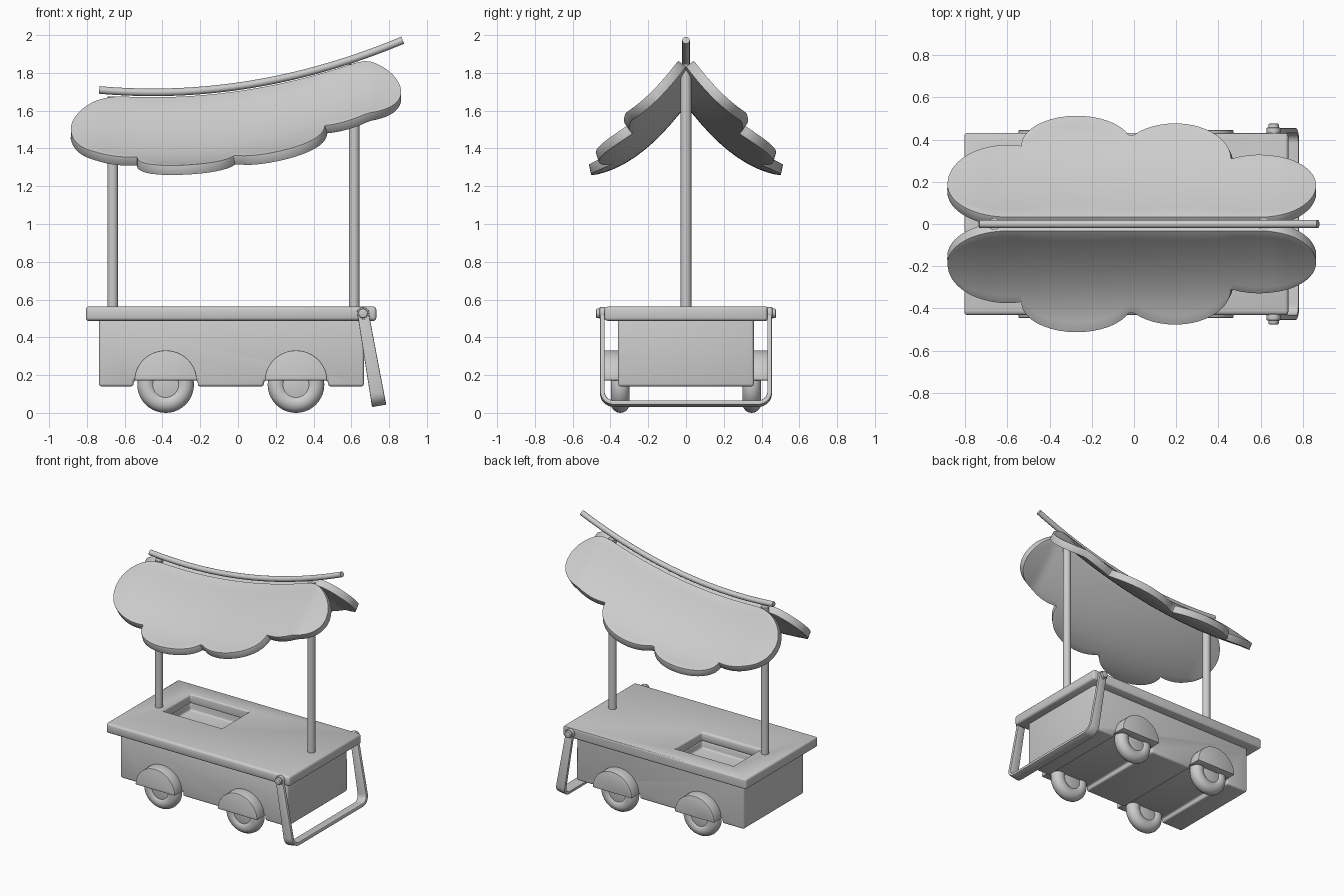
import bpy, bmesh, math
from mathutils import Vector

if "Cube" in bpy.data.objects:
    bpy.data.objects.remove(bpy.data.objects["Cube"])


def finish(ob, angle=35):
    bpy.ops.object.select_all(action='DESELECT')
    ob.select_set(True)
    bpy.context.view_layer.objects.active = ob
    for m in list(ob.modifiers):
        bpy.ops.object.modifier_apply(modifier=m.name)
    bpy.ops.object.shade_smooth_by_angle(angle=math.radians(angle))
    return ob


def bevel(ob, width, segments=3):
    m = ob.modifiers.new("bevel", 'BEVEL')
    m.width, m.segments, m.limit_method = width, segments, 'ANGLE'
    m.angle_limit = math.radians(40)


def new_object(name, bm):
    bmesh.ops.recalc_face_normals(bm, faces=bm.faces[:])
    me = bpy.data.meshes.new(name)
    bm.to_mesh(me)
    bm.free()
    ob = bpy.data.objects.new(name, me)
    bpy.context.collection.objects.link(ob)
    return ob


def box(name, lo, hi):
    bm = bmesh.new()
    bmesh.ops.create_cube(bm, size=1)
    for v in bm.verts:
        v.co = Vector([lo[i] + (v.co[i] + 0.5) * (hi[i] - lo[i]) for i in range(3)])
    return new_object(name, bm)


def cut(ob, cutters):
    for c in cutters:
        m = ob.modifiers.new("cut", 'BOOLEAN')
        m.object, m.operation, m.solver = c, 'DIFFERENCE', 'EXACT'


def cylinder(name, r, depth, loc, along_y=False, verts=32, bev=0.0):
    rot = (math.pi / 2, 0, 0) if along_y else (0, 0, 0)
    bpy.ops.mesh.primitive_cylinder_add(vertices=verts, radius=r, depth=depth, location=loc, rotation=rot)
    ob = bpy.context.object
    ob.name = name
    if bev:
        bevel(ob, bev, 2)
    return finish(ob)


def ridge(x):
    # height of the swept ridge line
    return 1.697 + 0.158 * (x + 0.45) ** 2


WHEELS_X = (-0.383, 0.307)

# cart body and counter top, with basin recess and wheel channels
basin = box("basin_cutter", (-0.60, -0.035, 0.44), (-0.11, 0.29, 0.70))
channels = [box("channel_cutter", (x - 0.17, -0.6, 0.0), (x + 0.17, 0.6, 0.172)) for x in WHEELS_X]
body = box("cart_body", (-0.736, -0.36, 0.14), (0.667, 0.36, 0.50))
cut(body, [basin] + channels)
bevel(body, 0.014)
top = box("counter_top", (-0.805, -0.432, 0.487), (0.732, 0.432, 0.563))
cut(top, [basin])
bevel(top, 0.016)
finish(body)
finish(top)
for c in [basin] + channels:
    bpy.data.objects.remove(c)

# wheels and fenders
for x in WHEELS_X:
    for s in (-1, 1):
        bpy.ops.mesh.primitive_torus_add(major_radius=0.1, minor_radius=0.05, major_segments=40,
                                         minor_segments=16, location=(x, s * 0.348, 0.15),
                                         rotation=(math.pi / 2, 0, 0))
        bpy.context.object.name = "tire"
        finish(bpy.context.object, 60)
        cylinder("wheel_hub", 0.088, 0.076, (x, s * 0.348, 0.15), True, 40, 0.006)

        bm = bmesh.new()
        arc = [bm.verts.new((x + 0.165 * math.cos(t), s * 0.34, 0.172 + 0.159 * math.sin(t)))
               for t in [math.pi * i / 24 for i in range(25)]]
        f = bm.faces.new(arc)
        ext = bmesh.ops.extrude_face_region(bm, geom=[f])
        for v in ext["geom"]:
            if isinstance(v, bmesh.types.BMVert):
                v.co.y = s * 0.446
        fender = new_object("fender", bm)
        bevel(fender, 0.005, 2)
        finish(fender)

# roof posts
for x in (-0.663, 0.615):
    h = ridge(x) - 0.03
    cylinder("roof_post", 0.028, h - 0.52, (x, 0, (h + 0.52) / 2))

# ridge pole
cu = bpy.data.curves.new("ridge_pole", 'CURVE')
cu.dimensions, cu.bevel_depth, cu.bevel_resolution, cu.use_fill_caps = '3D', 0.02, 4, True
sp = cu.splines.new('POLY')
sp.points.add(32)
for i, p in enumerate(sp.points):
    px = -0.735 + 1.607 * i / 32
    p.co = (px, 0, ridge(px), 1)
pole = bpy.data.objects.new("ridge_pole", cu)
bpy.context.collection.objects.link(pole)
bpy.ops.object.select_all(action='DESELECT')
pole.select_set(True)
bpy.context.view_layer.objects.active = pole
bpy.ops.object.convert(target='MESH')
pole = bpy.context.object
bevel(pole, 0.006, 2)
finish(pole)

# scalloped roof panels: each lobe is (centre x, half width, base y, height, start x, end x)
LOBES = [(-0.60, 0.285, 0.17, 0.193, -0.885, -0.535),
         (-0.27, 0.265, 0.36, 0.148, -0.535, -0.02),
         (0.20, 0.266, 0.295, 0.175, -0.02, 0.466),
         (0.60, 0.264, 0.165, 0.15, 0.466, 0.864)]


def roof_point(x, y, s):
    xr = min(max(x, -0.75), 0.69)
    return (x, s * y, ridge(xr) - 0.025 - 0.96 * (1.45 * y - 1.28 * y * y))


ROWS, STEPS = 10, 18
for s, name in ((-1, "roof_panel_front"), (1, "roof_panel_back")):
    bm = bmesh.new()
    cols = []
    for n, (cx, a, y0, b, xs, xe) in enumerate(LOBES):
        t0 = math.acos(max(-1, (xs - cx) / a))
        t1 = math.acos(min(1, (xe - cx) / a))
        for i in range(STEPS + 1):
            if n and i == 0:
                continue
            t = t0 + (t1 - t0) * i / STEPS
            x, outer, inner = cx + a * math.cos(t), y0 + b * math.sin(t), 0.012
            if (n == 0 and x < cx) or (n == 3 and x > cx):
                inner = y0 - (y0 - 0.012) * math.sin(t)
            cols.append([bm.verts.new(roof_point(x, inner + (outer - inner) * j / ROWS, s))
                         for j in range(ROWS + 1)])
    for c0, c1 in zip(cols, cols[1:]):
        for j in range(ROWS):
            bm.faces.new((c0[j], c1[j], c1[j + 1], c0[j + 1]))
    bmesh.ops.remove_doubles(bm, verts=bm.verts[:], dist=0.0008)
    panel = new_object(name, bm)
    m = panel.modifiers.new("thickness", 'SOLIDIFY')
    m.thickness, m.offset = 0.052, 0
    bevel(panel, 0.012, 2)
    finish(panel, 40)

# pull handle: a flat U-shaped strap hanging from two pivots
pivot = Vector((0.662, 0, 0.527))
down = Vector((0.083, 0, -0.478)).normalized()
side = Vector((-down.z, 0, down.x))
L, W, R = 0.485, 0.443, 0.06
path = [(-W, -0.015)]
path += [(-W + R - R * math.cos(t), L - R + R * math.sin(t)) for t in [math.pi / 2 * i / 8 for i in range(9)]]
path += [(-y, d) for y, d in reversed(path)]
bm = bmesh.new()
strip = []
for y, d in path:
    w = 0.03 + 0.008 * d / L
    mid = pivot + down * d + Vector((0, y, 0))
    strip.append((bm.verts.new(mid - side * w), bm.verts.new(mid + side * w)))
for (a, b), (c, d) in zip(strip, strip[1:]):
    bm.faces.new((a, b, d, c))
handle = new_object("pull_handle", bm)
m = handle.modifiers.new("thickness", 'SOLIDIFY')
m.thickness, m.offset = 0.024, 0
bevel(handle, 0.005, 2)
finish(handle)
for s in (-1, 1):
    cylinder("handle_pivot", 0.033, 0.03, (pivot.x, s * 0.442, pivot.z), True, 24, 0.004)
    cylinder("handle_knob", 0.025, 0.06, (pivot.x, s * 0.446, pivot.z), True, 24, 0.006)
